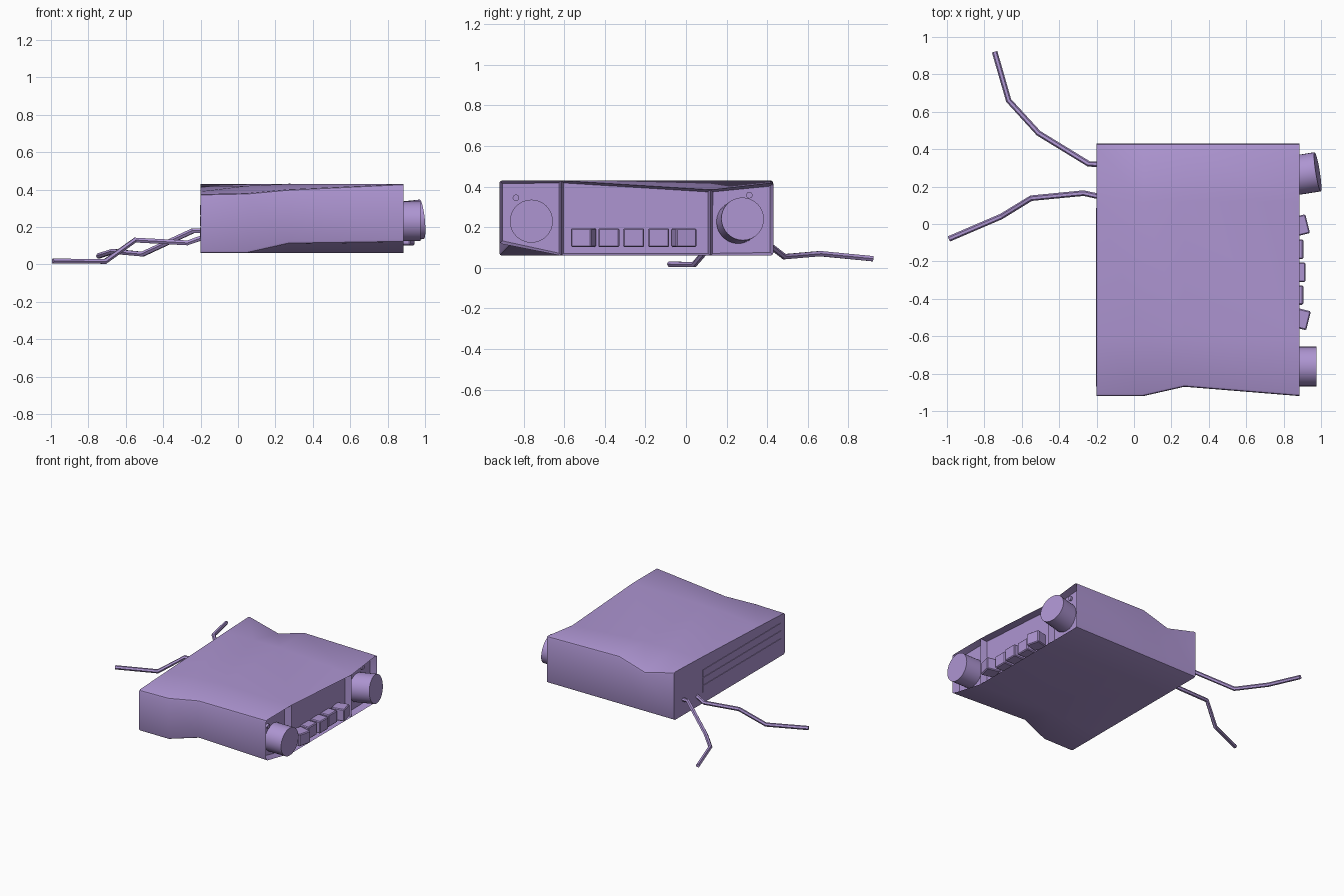
import bpy, bmesh, math
from mathutils import Vector, Matrix

if "Cube" in bpy.data.objects:
    bpy.data.objects.remove(bpy.data.objects["Cube"])

mat = bpy.data.materials.new("lilac_plastic")
mat.diffuse_color = (0.42, 0.30, 0.64, 1)
mat.use_nodes = True
mat.node_tree.nodes["Principled BSDF"].inputs["Base Color"].default_value = mat.diffuse_color


def finish(name, bm, angle=35):
    bmesh.ops.recalc_face_normals(bm, faces=bm.faces)
    me = bpy.data.meshes.new(name)
    bm.to_mesh(me)
    bm.free()
    me.materials.append(mat)
    ob = bpy.data.objects.new(name, me)
    bpy.context.collection.objects.link(ob)
    bpy.context.view_layer.objects.active = ob
    ob.select_set(True)
    bpy.ops.object.shade_smooth_by_angle(angle=math.radians(angle))
    ob.select_set(False)
    return ob


def box(name, lo, hi, rot=None, bevel=0):
    lo, hi = Vector(lo), Vector(hi)
    bm = bmesh.new()
    bmesh.ops.create_cube(bm, size=1)
    bmesh.ops.scale(bm, vec=hi - lo, verts=bm.verts)
    if bevel:
        bmesh.ops.bevel(bm, geom=bm.edges[:], offset=bevel, segments=1, affect='EDGES')
    if rot:
        bmesh.ops.transform(bm, matrix=rot, verts=bm.verts)
    bmesh.ops.translate(bm, vec=(lo + hi) / 2, verts=bm.verts)
    return finish(name, bm, 30)


def knob(name, base, r, length, yaw=0, pitch=0, sides=32):
    bm = bmesh.new()
    bmesh.ops.create_cone(bm, cap_ends=True, segments=sides, radius1=r, radius2=r, depth=length)
    m = (Matrix.Translation(base) @ Matrix.Rotation(yaw, 4, 'Z') @ Matrix.Rotation(pitch, 4, 'Y')
         @ Matrix.Rotation(math.pi / 2, 4, 'Y') @ Matrix.Translation((0, 0, length / 2)))
    bmesh.ops.transform(bm, matrix=m, verts=bm.verts)
    return finish(name, bm)


# dented case: sections along x, four columns across y with bottom and top heights
sections = [
    (-0.20, (-.92, -.60, .12, .43), (.06, .06, .06, .06), (.375, .39, .42, .43)),
    (0.05, (-.92, -.60, .12, .43), (.06, .06, .06, .06), (.38, .42, .43, .365)),
    (0.27, (-.87, -.60, .12, .43), (.11, .06, .06, .06), (.40, .43, .43, .43)),
    (0.885, (-.92, -.615, .12, .43), (.12, .06, .06, .06), (.43, .43, .385, .42)),
]
bm = bmesh.new()
rings = []
for x, ys, zb, zt in sections:
    low = [bm.verts.new((x, y, z)) for y, z in zip(ys, zb)]
    top = [bm.verts.new((x, y, z)) for y, z in zip(ys, zt)]
    rings.append(low + top[::-1])
for a, b in zip(rings, rings[1:]):
    for i in range(8):
        j = (i + 1) % 8
        bm.faces.new((a[i], a[j], b[j], b[i]))
for r in (rings[0], rings[-1]):
    for i in range(3):
        bm.faces.new((r[i], r[i + 1], r[6 - i], r[7 - i]))
bmesh.ops.recalc_face_normals(bm, faces=bm.faces)
corner = {r[i] for r in rings for i in (0, 3, 4, 7)}
long_edges = [e for e in bm.edges if e.verts[0] in corner and e.verts[1] in corner
              and abs(e.verts[0].co.x - e.verts[1].co.x) > .1]
bmesh.ops.bevel(bm, geom=long_edges, offset=.014, segments=2, profile=.5, affect='EDGES')
# recessed control panels in the front
front = [f for f in bm.faces if f.normal.x > .95]
bmesh.ops.inset_individual(bm, faces=front, thickness=.016, depth=0)
bmesh.ops.translate(bm, vec=(-.05, 0, 0), verts=list({v for f in front for v in f.verts}))
finish("dented_case", bm, 35)

# knobs and pilot dots
knob("left_knob", (.83, -.762, .23), .106, .145)
knob("right_knob", (.83, .255, .225), .106, .155, math.radians(9), math.radians(-6))
knob("left_dot", (.83, -.838, .345), .016, .02, sides=16)
knob("right_dot", (.83, .312, .358), .016, .02, sides=16)

# push buttons, the outer two knocked askew
for i, (y, x, yaw) in enumerate([(-.505, .935, -14), (-.38, .905, 0), (-.258, .917, 0),
                                 (-.135, .905, 0), (-.01, .93, 14)]):
    box(f"button_{i + 1}", (.83, y - .052, .102), (x, y + .052, .195),
        Matrix.Rotation(math.radians(yaw), 4, 'Z'), .006)

# label strips on the back
for i in range(3):
    z = .145 + i * .06
    box(f"back_strip_{i + 1}", (-.204, -.87, z), (-.19, .085, z + .052))

# loose wires
wires = {
    "wire_long": [(-.15, .15, .15), (-.2, .15, .14), (-.27, .165, .115), (-.55, .138, .13),
                  (-.71, .04, .016), (-.99, -.08, .018)],
    "wire_bent": [(-.15, .32, .18), (-.24, .32, .18), (-.51, .485, .055), (-.67, .66, .07), (-.745, .92, .045)],
}
for name, pts in wires.items():
    bm = bmesh.new()
    prev = None
    pts = [Vector(p) for p in pts]
    for i, p in enumerate(pts):
        d = (pts[min(i + 1, len(pts) - 1)] - pts[max(i - 1, 0)]).normalized()
        side = d.cross(Vector((0, 0, 1))).normalized()
        up = side.cross(d)
        ring = [bm.verts.new(p + .015 * (side * math.cos(t * math.pi / 3) + up * math.sin(t * math.pi / 3)))
                for t in range(6)]
        if prev:
            for k in range(6):
                bm.faces.new((prev[k], prev[(k + 1) % 6], ring[(k + 1) % 6], ring[k]))
        else:
            bm.faces.new(ring)
        prev = ring
    bm.faces.new(prev)
    finish(name, bm, 30)
